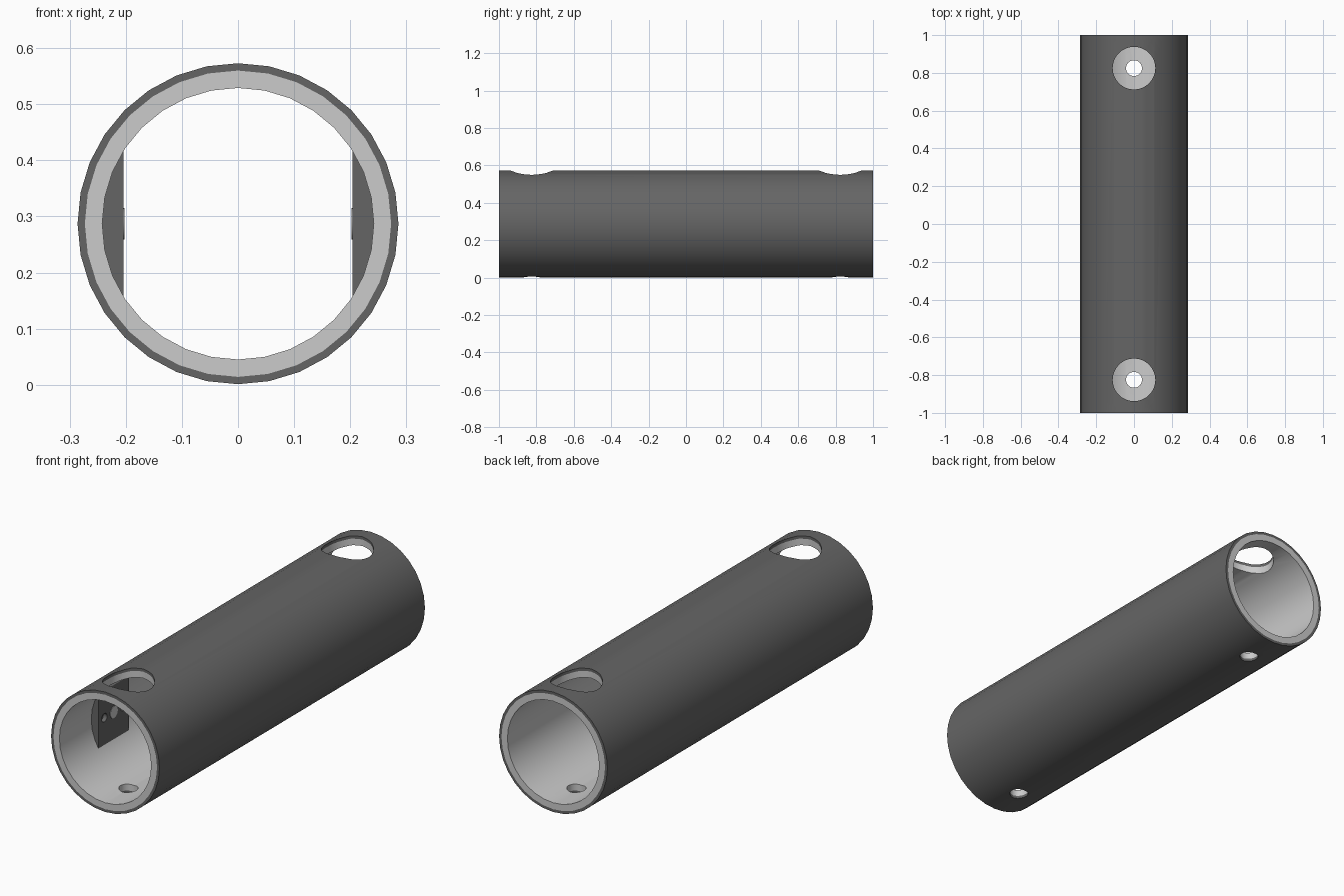
import bpy, bmesh, math
from mathutils import Matrix, Vector

if "Cube" in bpy.data.objects:
    bpy.data.objects.remove(bpy.data.objects["Cube"])

CZ = 0.287          # height of the tube axis
HOLE_Y = 0.825
BLOCK_Y = -0.645
N = 32

dark = bpy.data.materials.new("dark_grey")
dark.diffuse_color = (0.13, 0.13, 0.13, 1)
dark.use_nodes = True
dark.node_tree.nodes["Principled BSDF"].inputs["Base Color"].default_value = dark.diffuse_color


def make_object(name, bm, mat=None):
    bmesh.ops.recalc_face_normals(bm, faces=bm.faces[:])
    me = bpy.data.meshes.new(name)
    bm.to_mesh(me)
    bm.free()
    ob = bpy.data.objects.new(name, me)
    bpy.context.collection.objects.link(ob)
    if mat:
        me.materials.append(mat)
    return ob


def activate(ob):
    bpy.ops.object.select_all(action='DESELECT')
    ob.select_set(True)
    bpy.context.view_layer.objects.active = ob


def cylinder(name, r, depth, loc, axis='Z', mat=None, segs=N):
    bm = bmesh.new()
    rot = Matrix.Rotation(math.pi / 2, 4, 'Y') if axis == 'X' else Matrix()
    bmesh.ops.create_cone(bm, cap_ends=True, segments=segs, radius1=r, radius2=r,
                          depth=depth, matrix=Matrix.Translation(loc) @ rot)
    return make_object(name, bm, mat)


def tube(name, r_out, r_in, mat=None):
    bm = bmesh.new()
    rings = []
    for r, y in ((r_out, -1), (r_out, 1), (r_in, 1), (r_in, -1)):
        rings.append([bm.verts.new((r * math.sin(2 * math.pi * i / N), y,
                                    CZ + r * math.cos(2 * math.pi * i / N)))
                      for i in range(N)])
    for k in range(4):
        a, b = rings[k], rings[(k + 1) % 4]
        for i in range(N):
            j = (i + 1) % N
            bm.faces.new((a[i], a[j], b[j], b[i]))
    return make_object(name, bm, mat)


def cut(ob, cutters):
    activate(ob)
    for c in cutters:
        m = ob.modifiers.new("cut", 'BOOLEAN')
        m.operation = 'DIFFERENCE'
        m.solver = 'EXACT'
        m.object = c
        bpy.ops.object.modifier_apply(modifier=m.name)


def smooth(ob):
    activate(ob)
    bpy.ops.object.shade_smooth_by_angle(angle=math.radians(30))


# Dark outer sleeve over a plain grey liner
sleeve = tube("outer_sleeve", 0.286, 0.273, dark)
liner = tube("inner_liner", 0.273, 0.242)

# Large access holes on top, small screw holes below
cutters = []
for y in (-HOLE_Y, HOLE_Y):
    cutters.append(cylinder("access_cutter", 0.113, 0.3, (0, y, 0.55)))
    cutters.append(cylinder("screw_cutter", 0.042, 0.2, (0, y, 0.02)))
for part in (sleeve, liner):
    cut(part, cutters)
    smooth(part)

# Segment-shaped blocks facing each other inside the front end
for side, label in ((-1, "left"), (1, "right")):
    bm = bmesh.new()
    r, chord, n = 0.244, 0.204, 10
    a0 = math.acos(chord / r)
    prof = []
    for i in range(n + 1):
        a = -a0 + 2 * a0 * i / n
        prof.append(bm.verts.new((side * r * math.cos(a), BLOCK_Y - 0.115,
                                  CZ + r * math.sin(a))))
    face = bm.faces.new(prof)
    ext = bmesh.ops.extrude_face_region(bm, geom=[face])
    moved = [v for v in ext["geom"] if isinstance(v, bmesh.types.BMVert)]
    bmesh.ops.translate(bm, verts=moved, vec=Vector((0, 0.23, 0)))
    block = make_object(label + "_block", bm, dark)

    # Two small bores beside a central grey stud
    bores = [cylinder("bore_cutter", 0.02, 0.04, (side * chord, BLOCK_Y + d, CZ), 'X', dark, 20)
             for d in (-0.07, 0.07)]
    cut(block, bores)
    smooth(block)
    cutters += bores
    smooth(cylinder(label + "_stud", 0.028, 0.02, (side * 0.212, BLOCK_Y, CZ), 'X', None, 24))

# Remove the cutters
for c in cutters:
    bpy.data.objects.remove(c, do_unlink=True)
